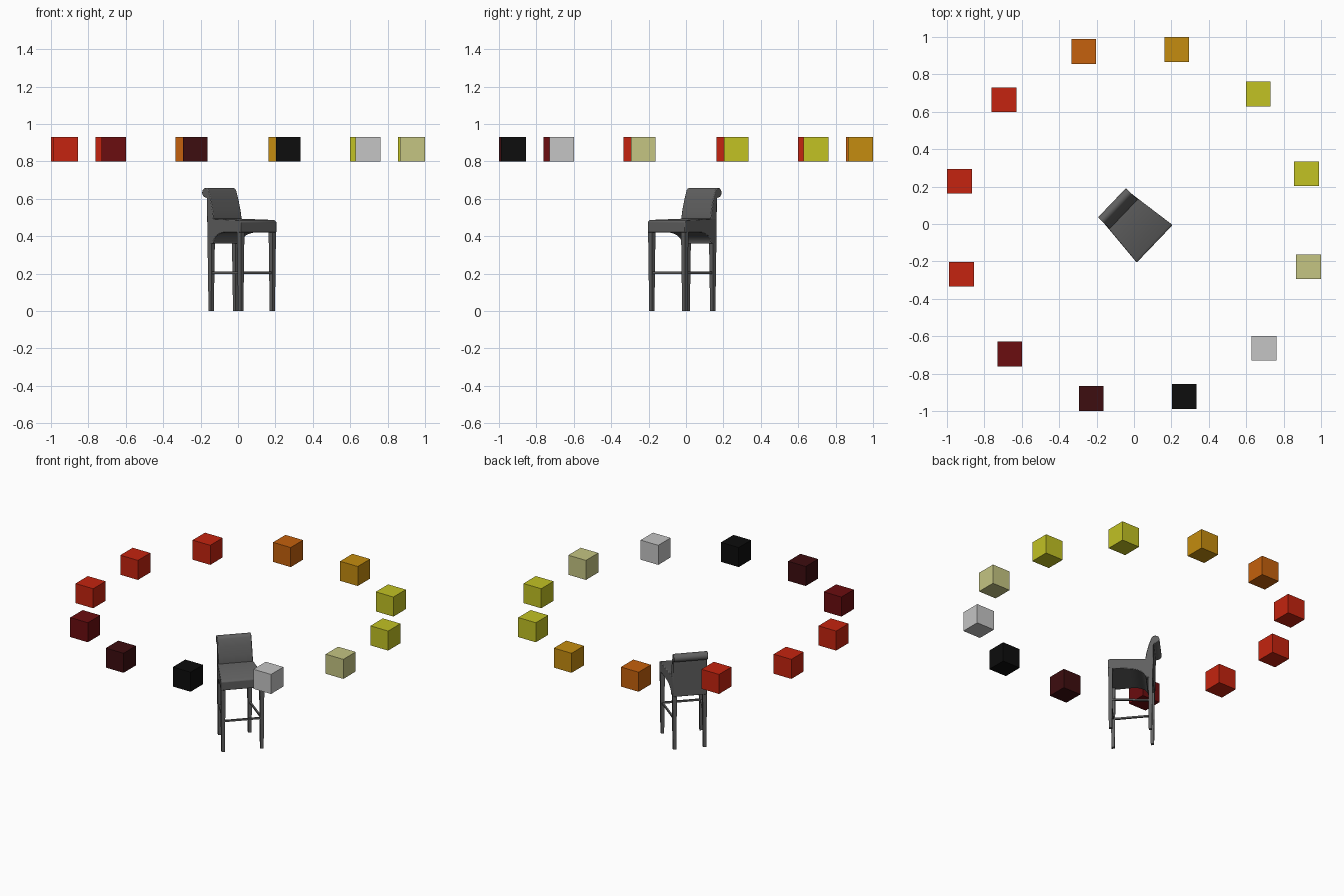
import bpy, bmesh, math
from mathutils import Matrix, Vector

if "Cube" in bpy.data.objects:
    bpy.data.objects.remove(bpy.data.objects["Cube"], do_unlink=True)


def material(name, srgb):
    color = [(c / 12.92 if c <= 0.04 else ((c + 0.055) / 1.055) ** 2.4) for c in srgb] + [1]
    m = bpy.data.materials.new(name)
    m.use_nodes = True
    m.diffuse_color = color
    m.node_tree.nodes["Principled BSDF"].inputs["Base Color"].default_value = color
    return m


charcoal = material("charcoal", (0.38, 0.38, 0.38))
yellow = material("yellow", (0.76, 0.76, 0.14))
amber = material("amber", (0.77, 0.55, 0.06))
orange = material("orange", (0.77, 0.38, 0.05))
red = material("red", (0.77, 0.14, 0.06))
dark_red = material("dark red", (0.42, 0.05, 0.06))
maroon = material("maroon", (0.24, 0.05, 0.06))
black = material("black", (0.05, 0.05, 0.05))
silver = material("silver", (0.77, 0.77, 0.77))
cream = material("cream", (0.77, 0.77, 0.51))

TURN = math.radians(1.25)
CHAIR = Matrix.Rotation(TURN + math.radians(45), 4, 'Z')


def finish(bm, name, mat, matrix=Matrix(), smooth=False):
    bmesh.ops.recalc_face_normals(bm, faces=bm.faces)
    bm.transform(matrix)
    mesh = bpy.data.meshes.new(name)
    bm.to_mesh(mesh)
    bm.free()
    mesh.materials.append(mat)
    ob = bpy.data.objects.new(name, mesh)
    bpy.context.collection.objects.link(ob)
    if smooth:
        bpy.ops.object.select_all(action='DESELECT')
        ob.select_set(True)
        bpy.context.view_layer.objects.active = ob
        bpy.ops.object.shade_smooth_by_angle(angle=math.radians(35))
    return ob


def half_width(y):
    # chair narrows toward the back
    t = min(max((y + 0.153) / 0.25, 0), 1)
    return 0.139 - 0.031 * t


def side_profile(name, points):
    """Solid from a (y, z) side profile, spanning the chair's width."""
    bm = bmesh.new()
    left, right = [[bm.verts.new((s * half_width(y), y, z)) for y, z in points] for s in (1, -1)]
    bm.faces.new(left)
    bm.faces.new(right[::-1])
    n = len(points)
    for i in range(n):
        j = (i + 1) % n
        bm.faces.new((left[i], right[i], right[j], left[j]))
    ob = finish(bm, name, charcoal, CHAIR, True)
    bev = ob.modifiers.new("soft edge", 'BEVEL')
    bev.width, bev.segments, bev.limit_method = 0.004, 2, 'ANGLE'
    bev.angle_limit = math.radians(40)
    return ob


def bar(name, a, b, size_a, size_b):
    """Tapered square bar between two points."""
    a, b = Vector(a), Vector(b)
    bm = bmesh.new()
    bmesh.ops.create_cone(bm, cap_ends=True, segments=4, radius1=size_a * 0.7071,
                          radius2=size_b * 0.7071, depth=(b - a).length,
                          matrix=Matrix.Rotation(math.pi / 4, 4, 'Z'))
    if abs((b - a).normalized().z) < 0.9:
        bm.transform((b - a).to_track_quat('Z', 'Y').to_matrix().to_4x4())
    bm.transform(Matrix.Translation((a + b) / 2))
    return finish(bm, name, charcoal, CHAIR)


# Seat block, its underside sweeping down toward the back
arch = [(-0.02 + 0.10 * math.sin(t), 0.36 + 0.06 * math.cos(t))
        for t in (math.radians(90 * i / 8) for i in range(9))]
side_profile("seat", [(0.12, 0.495), (-0.14, 0.487), (-0.153, 0.478), (-0.153, 0.42)]
             + arch + [(0.12, 0.36)])

# Backrest with a rolled top
roll = [(0.138 + 0.026 * math.cos(t), 0.633 + 0.026 * math.sin(t))
        for t in (math.radians(155 - 255 * i / 14) for i in range(15))]
side_profile("backrest", [(0.124, 0.36), (0.085, 0.36), (0.076, 0.49), (0.084, 0.54), (0.099, 0.60)]
             + roll + [(0.128, 0.60), (0.127, 0.50)])

# Legs and side rungs
RUNG_Z = 0.205
for s, side in ((1, "left"), (-1, "right")):
    bar("front_leg_" + side, (s * 0.122, -0.137, 0), (s * 0.122, -0.137, 0.43), 0.02, 0.028)
    bar("back_leg_" + side, (s * 0.096, 0.11, 0), (s * 0.093, 0.106, 0.38), 0.02, 0.028)
    bar("side_rung_" + side, (s * 0.122, -0.137, RUNG_Z), (s * 0.095, 0.108, RUNG_Z), 0.011, 0.011)
bar("front_rung", (-0.122, -0.137, RUNG_Z), (0.122, -0.137, RUNG_Z), 0.011, 0.011)

# Ring of floating colour cubes
ring = [yellow, yellow, amber, orange, red, red, red, dark_red, maroon, black, silver, cream]
SIZE, RADIUS = 0.133, 0.961
for i, mat in enumerate(ring):
    ang = TURN + math.radians(15 + 30 * i)
    bm = bmesh.new()
    bmesh.ops.create_cube(bm, size=SIZE)
    place = Matrix.Translation((RADIUS * math.cos(ang), RADIUS * math.sin(ang), 0.865))
    finish(bm, "ring_cube_%d" % (i + 1), mat, place)
